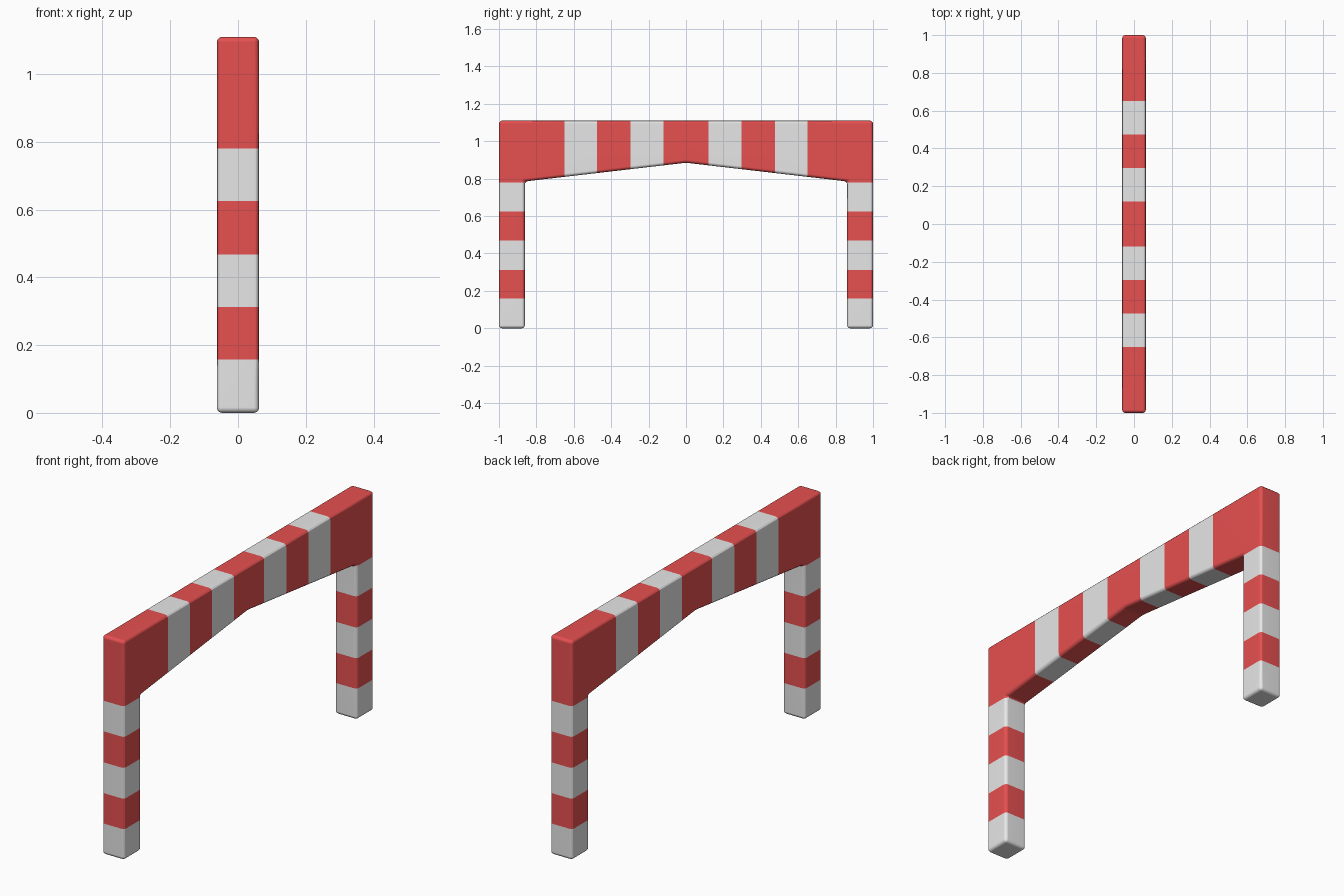
import bpy
import bmesh
from mathutils import Vector

cube = bpy.data.objects.get("Cube")
if cube:
    bpy.data.objects.remove(cube)

HALF_WIDTH = 0.0625
LEG_CUTS = [0.158, 0.312, 0.468, 0.625, 0.78]
BEAM_CUTS = [0.12, 0.297, 0.475, 0.65]


def material(name, colour):
    mat = bpy.data.materials.new(name)
    mat.use_nodes = True
    mat.diffuse_color = colour
    mat.node_tree.nodes["Principled BSDF"].inputs["Base Color"].default_value = colour
    return mat


def is_red(centre):
    if centre.z < LEG_CUTS[-1]:
        return sum(centre.z > cut for cut in LEG_CUTS) % 2 == 1
    return sum(abs(centre.y) > cut for cut in BEAM_CUTS) % 2 == 0


# Arch side profile: two legs and a beam with a peaked underside
half = [(0.885, 0.0), (0.785, 0.862), (0, 0.862), (0, 1), (1.11, 1)]
profile = [(y, z) for z, y in half] + [(-y, z) for z, y in reversed(half[1:])]

bm = bmesh.new()
face = bm.faces.new([bm.verts.new((-HALF_WIDTH, y, z)) for y, z in profile])
extruded = bmesh.ops.extrude_face_region(bm, geom=[face])
bmesh.ops.translate(bm, vec=(2 * HALF_WIDTH, 0, 0),
                    verts=[v for v in extruded["geom"] if isinstance(v, bmesh.types.BMVert)])
bmesh.ops.recalc_face_normals(bm, faces=bm.faces)

# Rounded edges
bmesh.ops.bevel(bm, geom=list(bm.edges), offset=0.016, segments=3,
                profile=0.5, affect='EDGES', clamp_overlap=True)

# Stripe boundaries
planes = [((0, 0, z), (0, 0, 1)) for z in LEG_CUTS]
planes += [((0, side * y, 0), (0, 1, 0)) for y in BEAM_CUTS for side in (-1, 1)]
for point, normal in planes:
    bmesh.ops.bisect_plane(bm, geom=bm.verts[:] + bm.edges[:] + bm.faces[:],
                           dist=0.0001, plane_co=Vector(point), plane_no=Vector(normal))
for face in bm.faces:
    face.material_index = int(is_red(face.calc_center_median()))

mesh = bpy.data.meshes.new("striped_arch")
bm.to_mesh(mesh)
bm.free()
mesh.materials.append(material("light grey paint", (0.8, 0.8, 0.8, 1)))
mesh.materials.append(material("red paint", (0.8, 0.08, 0.08, 1)))

arch = bpy.data.objects.new("striped_arch", mesh)
bpy.context.collection.objects.link(arch)

# Smooth rounding with flat sides
bpy.context.view_layer.objects.active = arch
arch.select_set(True)
bpy.ops.object.shade_smooth_by_angle()
weighted = arch.modifiers.new("flat_sides", 'WEIGHTED_NORMAL')
weighted.keep_sharp = True
